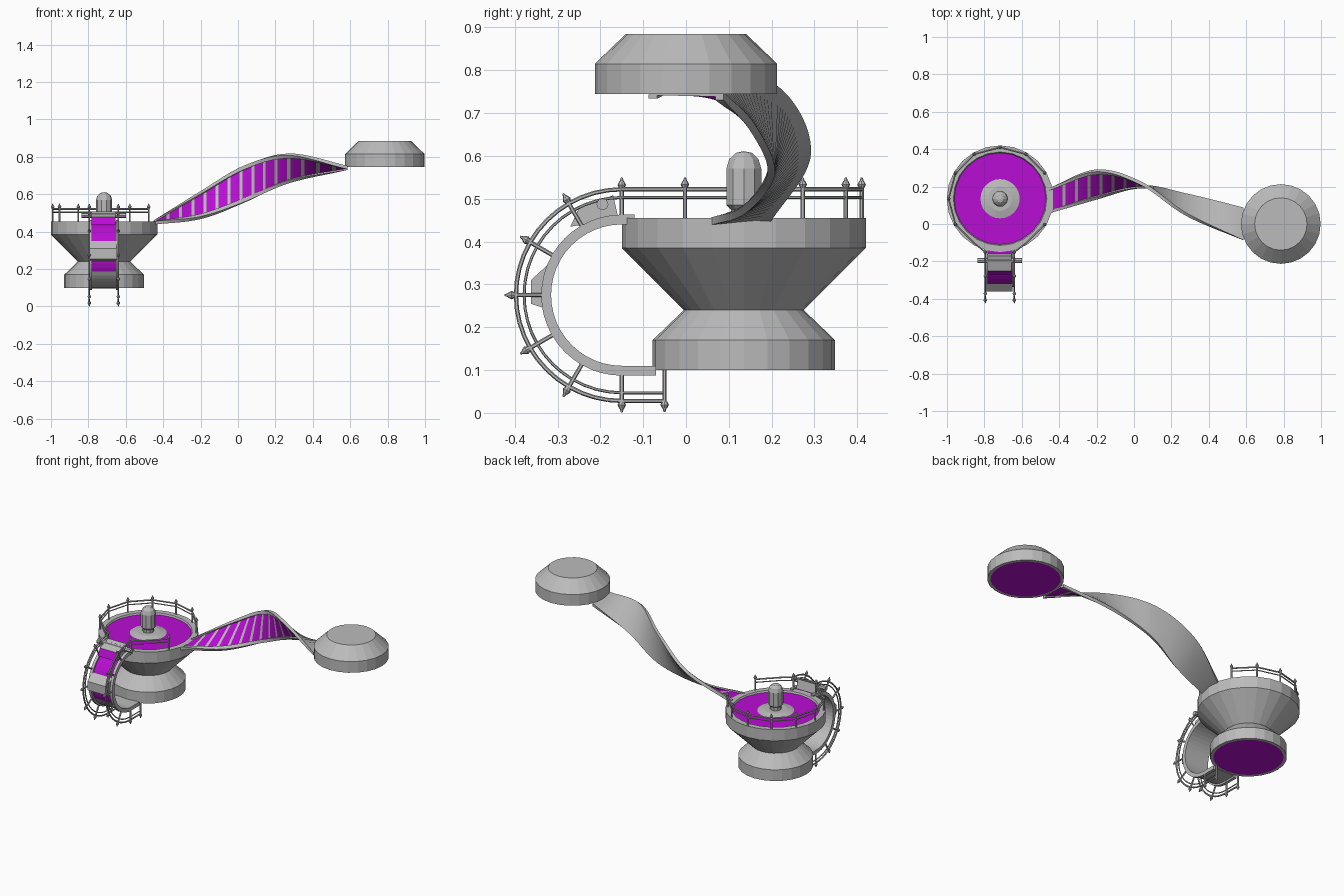
import bpy, bmesh, math
from mathutils import Vector

if "Cube" in bpy.data.objects:
    bpy.data.objects.remove(bpy.data.objects["Cube"])

def mat(name, col):
    m = bpy.data.materials.new(name)
    m.diffuse_color = (*col, 1)
    m.use_nodes = True
    m.node_tree.nodes["Principled BSDF"].inputs["Base Color"].default_value = m.diffuse_color
    return m

MATS = [mat("grey", (0.5, 0.5, 0.5)), mat("magenta", (0.48, 0.004, 0.65))]
PX, PY = -0.716, 0.135          # platform axis

def finish(name, bm):
    bmesh.ops.recalc_face_normals(bm, faces=bm.faces)
    me = bpy.data.meshes.new(name)
    bm.to_mesh(me)
    bm.free()
    for m in MATS:
        me.materials.append(m)
    ob = bpy.data.objects.new(name, me)
    bpy.context.collection.objects.link(ob)
    return ob

def lathe(name, cx, cy, prof, n=24, paint=()):
    """Revolve (radius, z) points; bands listed in paint become magenta."""
    bm = bmesh.new()
    rings = []
    for r, z in prof:
        if r == 0:
            rings.append([bm.verts.new((cx, cy, z))] * n)
        else:
            rings.append([bm.verts.new((cx + r * math.cos(2 * math.pi * k / n),
                                        cy + r * math.sin(2 * math.pi * k / n), z)) for k in range(n)])
    for i in range(len(prof) - 1):
        a, b = rings[i], rings[i + 1]
        for k in range(n):
            q = [a[k], a[(k + 1) % n], b[(k + 1) % n], b[k]]
            f = bm.faces.new(list(dict.fromkeys(q)))
            f.material_index = int(i in paint)
    return finish(name, bm)

def track(name, stations, t, h, painted):
    """Channel with curbs: stations are (edge_a, edge_b, normal)."""
    sec = [(0, -t), (0, h), (.11, h), (.11, 0), (.89, 0), (.89, h), (1, h), (1, -t)]
    bm = bmesh.new()
    rows = [[bm.verts.new(a.lerp(b, u) + n * v) for u, v in sec] for a, b, n in stations]
    for i in range(len(rows) - 1):
        for j in range(8):
            k = (j + 1) % 8
            f = bm.faces.new((rows[i][j], rows[i][k], rows[i + 1][k], rows[i + 1][j]))
            f.material_index = int(j == 3 and painted(i))
    bm.faces.new(rows[0])
    bm.faces.new(rows[-1][::-1])
    return finish(name, bm)

def rod(bm, a, b, r1, r2=None, n=6):
    a, b = Vector(a), Vector(b)
    M = (b - a).to_track_quat('Z', 'Y').to_matrix().to_4x4()
    M.translation = (a + b) / 2
    bmesh.ops.create_cone(bm, cap_ends=True, segments=n, radius1=r1,
                          radius2=r1 if r2 is None else r2, depth=(b - a).length, matrix=M)

def post(bm, p, d):
    """Post with a knob and a pointed tip, standing on p along d."""
    p, d = Vector(p), Vector(d)
    rod(bm, p, p + d * .078, .005)
    rod(bm, p + d * .073, p + d * .081, .006, .010, 8)
    rod(bm, p + d * .081, p + d * .089, .010, .006, 8)
    rod(bm, p + d * .089, p + d * .098, .005, .002)

def rail(bm, pts, r):
    for a, b in zip(pts, pts[1:]):
        rod(bm, a, b, r)

# platform and the two matching end blocks
lathe("platform", PX, PY, [(0, .24), (.14, .24), (.285, .385), (.285, .455), (.25, .455), (.245, .445),
                           (.105, .445), (.065, .455), (0, .455)], paint=(5,))
lathe("lower_base", PX, PY, [(0, .10), (.195, .10), (.213, .10), (.213, .17), (.14, .24), (0, .24)], paint=(0,))
lathe("upper_block", .785, 0, [(0, .745), (.195, .745), (.213, .745), (.213, .815), (.14, .885), (0, .885)],
      n=24, paint=(0,))

# bullet-shaped centre pillar
lathe("centre_pillar", PX, PY, [(0, .45), (.032, .45), (.032, .475), (.043, .485), (.043, .57),
                                (.036, .592), (.02, .607), (0, .611)], n=10)

# curled front ramp
CY, CZ, XA, XB = -.15, .275, -.80, -.635
def ring(x, deg, r):
    a = math.radians(deg)
    return Vector((x, CY + r * math.cos(a), CZ + r * math.sin(a)))

def out(deg):
    return Vector((0, math.cos(math.radians(deg)), math.sin(math.radians(deg))))

R = .178
degs = [90 + 7.5 * i for i in range(25)]
st = [(Vector((XB, -.12, CZ + R)), Vector((XA, -.12, CZ + R)), out(90))]
st += [(ring(XB, d, R), ring(XA, d, R), out(d)) for d in degs]
st.append((Vector((XB, -.07, CZ - R)), Vector((XA, -.07, CZ - R)), out(270)))
track("curled_ramp", st, .013, .010, lambda i: i < 11 or 14 <= i < 17)

# wedge block on the ramp, and tilted gate box at its top
def prism(name, prof, x0, x1, paint=()):
    bm = bmesh.new()
    a = [bm.verts.new((x0, y, z)) for y, z in prof]
    b = [bm.verts.new((x1, y, z)) for y, z in prof]
    n = len(prof)
    bm.faces.new(a)
    bm.faces.new(b[::-1])
    for i in range(n):
        j = (i + 1) % n
        bm.faces.new((a[i], a[j], b[j], b[i])).material_index = int(i in paint)
    return finish(name, bm)

prism("ramp_wedge", [(-.318, .35), (-.362, .31), (-.362, .255), (-.318, .24)], -.79, -.65)
prism("gate_box", [(-.27, .435), (-.25, .478), (-.17, .508), (-.157, .45)], -.782, -.655, paint=(0,))
bm = bmesh.new()
rod(bm, (-.836, -.195, .487), (-.60, -.195, .487), .014, n=8)
finish("gate_bar", bm)

# ramp railings
bm = bmesh.new()
for x in (XA + .005, XB - .005):
    for d in range(90, 271, 30):
        post(bm, ring(x, d, .176), out(d))
    post(bm, (x, -.05, .10), (0, 0, -1))
    for r, w in ((.247, .005), (.228, .0035)):
        rail(bm, [ring(x, d, r) for d in degs] + [Vector((x, -.05, CZ - r))], w)
finish("ramp_railing", bm)

# platform railings with gaps for the ramp and the bridge
def rim(deg, z):
    a = math.radians(deg)
    return Vector((PX + .275 * math.cos(a), PY + .275 * math.sin(a), z))

bm = bmesh.new()
for d in (-30, 30, 60, 90, 120, 150, 180, 210):
    post(bm, rim(d, .452), (0, 0, 1))
for z, w in ((.522, .005), (.503, .0035)):
    rail(bm, [rim(d, z) for d in range(30, 241, 30)] + [Vector((XA + .005, CY, z))], w)
    rail(bm, [rim(d, z) for d in (-30, -60)] + [Vector((XB - .005, CY, z))], w)
finish("platform_railing", bm)

# twisting bridge: x, then (y, z) of each edge
KEYS = [(-.45, .195, .452, .058, .448), (-.20, .285, .61, .135, .475), (.04, .215, .755, .198, .56),
        (.28, .05, .812, .155, .665), (.585, -.087, .742, .088, .738)]

def spline(t):
    i = min(int(t), 3)
    f = t - i
    K = [Vector(k) for k in KEYS]
    p = [K[0] * 2 - K[1]] + K + [K[4] * 2 - K[3]]
    a, b, c, d = p[i:i + 4]
    return .5 * (2 * b + (c - a) * f + (2 * a - 5 * b + 4 * c - d) * f * f + (3 * b - a - 3 * c + d) * f ** 3)

N = 60
pts = [spline(4 * i / N) for i in range(N + 1)]
ea = [Vector((p[0], p[1], p[2])) for p in pts]
eb = [Vector((p[0], p[3], p[4])) for p in pts]
st = []
for i in range(N + 1):
    lo, hi = max(i - 1, 0), min(i + 1, N)
    tan = (ea[hi] + eb[hi]) - (ea[lo] + eb[lo])
    st.append((ea[i], eb[i], tan.cross(ea[i] - eb[i]).normalized()))
track("twisting_bridge", st, .010, .008, lambda i: i % 4 != 0)
